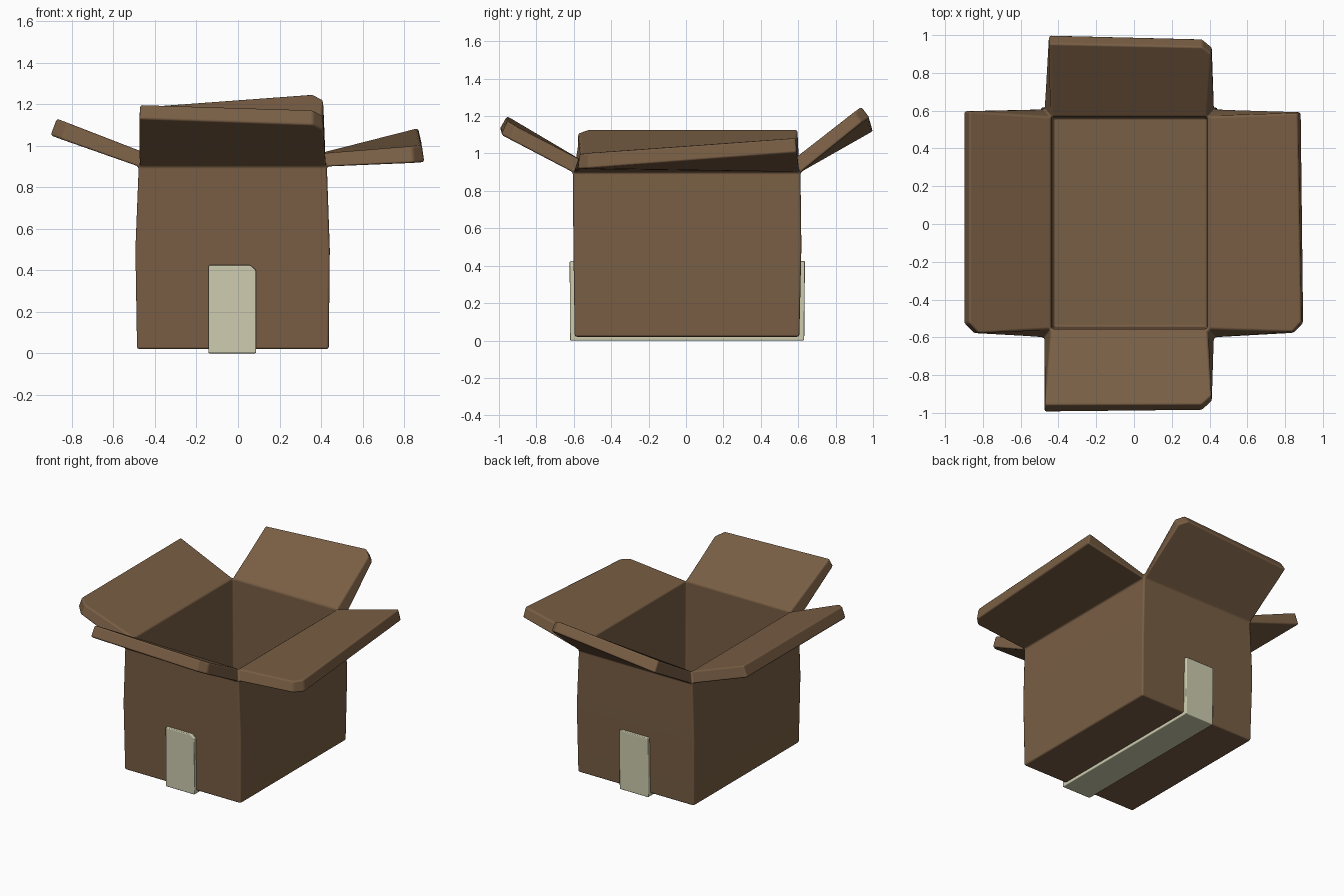
import bpy, bmesh

if "Cube" in bpy.data.objects:
    bpy.data.objects.remove(bpy.data.objects["Cube"])


def material(name, rgb):
    m = bpy.data.materials.new(name)
    m.diffuse_color = (*rgb, 1)
    m.use_nodes = True
    m.node_tree.nodes["Principled BSDF"].inputs["Base Color"].default_value = m.diffuse_color
    return m


def finish(bm, name, mat, bevel):
    bmesh.ops.recalc_face_normals(bm, faces=bm.faces)
    for f in bm.faces:
        f.smooth = True
    mesh = bpy.data.meshes.new(name)
    bm.to_mesh(mesh)
    bm.free()
    mesh.materials.append(mat)
    ob = bpy.data.objects.new(name, mesh)
    bpy.context.collection.objects.link(ob)
    mod = ob.modifiers.new("soft_edges", 'BEVEL')
    mod.width = bevel
    mod.segments = 2
    mod.limit_method = 'ANGLE'
    mod.angle_limit = 0.45
    mod.harden_normals = True
    return ob


card = material("cardboard", (0.19, 0.112, 0.058))
tape_mat = material("tape", (0.62, 0.61, 0.43))

# Carton: outer and inner shells joined through the four flaps
bm = bmesh.new()


def ring(x0, x1, y0, y1, z):
    return [bm.verts.new((x, y, z)) for x, y in ((x0, y0), (x1, y0), (x1, y1), (x0, y1))]


def walls(rings):
    for a, b in zip(rings, rings[1:]):
        for i in range(4):
            j = (i + 1) % 4
            bm.faces.new((a[i], a[j], b[j], b[i]))
    bm.faces.new(rings[0])


outer = [ring(-0.486, 0.437, -0.595, 0.606, 0.02),
         ring(-0.494, 0.442, -0.602, 0.617, 0.5),
         ring(-0.478, 0.428, -0.605, 0.612, 0.9)]
inner = [ring(-0.428, 0.385, -0.545, 0.562, 0.075),
         ring(-0.438, 0.388, -0.555, 0.567, 0.962)]
walls(outer)
walls(inner)

# Flap tips, front / right / back / left: each entry is (lower point, upper point)
flaps = [
    [((-0.475, -0.997, 1.13), (-0.472, -0.957, 1.20)),
     ((0.36, -0.988, 1.10), (0.36, -0.955, 1.175)),
     ((0.412, -0.94, 1.075), (0.41, -0.91, 1.145))],
    [((0.845, -0.577, 0.917), (0.84, -0.57, 0.998)),
     ((0.897, -0.525, 0.92), (0.885, -0.52, 1.003)),
     ((0.885, 0.592, 1.005), (0.867, 0.588, 1.085))],
    [((0.412, 0.94, 1.165), (0.41, 0.90, 1.222)),
     ((0.36, 0.982, 1.19), (0.36, 0.937, 1.25)),
     ((-0.45, 1.002, 1.12), (-0.45, 0.955, 1.19))],
    [((-0.902, 0.597, 1.05), (-0.872, 0.597, 1.13)),
     ((-0.902, -0.525, 1.05), (-0.872, -0.525, 1.13)),
     ((-0.85, -0.577, 1.03), (-0.82, -0.577, 1.11))],
]
for i, tips in enumerate(flaps):
    j = (i + 1) % 4
    low = [outer[-1][i]] + [bm.verts.new(t[0]) for t in tips] + [outer[-1][j]]
    top = [inner[-1][i]] + [bm.verts.new(t[1]) for t in tips] + [inner[-1][j]]
    bm.faces.new(low)
    bm.faces.new(top)
    for k in range(4):
        bm.faces.new((low[k], low[k + 1], top[k + 1], top[k]))
finish(bm, "carton", card, 0.012)

# Tape strip wrapped under the base and up the front and back
bm = bmesh.new()
sections = []
for x, zf in ((-0.142, 0.425), (0.06, 0.425), (0.087, 0.40)):
    profile = [(-0.622, zf), (-0.62, 0), (0.632, 0), (0.636, 0.425),
               (0.60, 0.425), (0.60, 0.03), (-0.59, 0.03), (-0.59, zf)]
    sections.append([bm.verts.new((x, y, z)) for y, z in profile])
for a, b in zip(sections, sections[1:]):
    for i in range(8):
        j = (i + 1) % 8
        bm.faces.new((a[i], a[j], b[j], b[i]))
for s in (sections[0], sections[-1]):
    for q in ((0, 1, 6, 7), (1, 2, 5, 6), (2, 3, 4, 5)):
        bm.faces.new([s[k] for k in q])
finish(bm, "tape_strip", tape_mat, 0.006)
